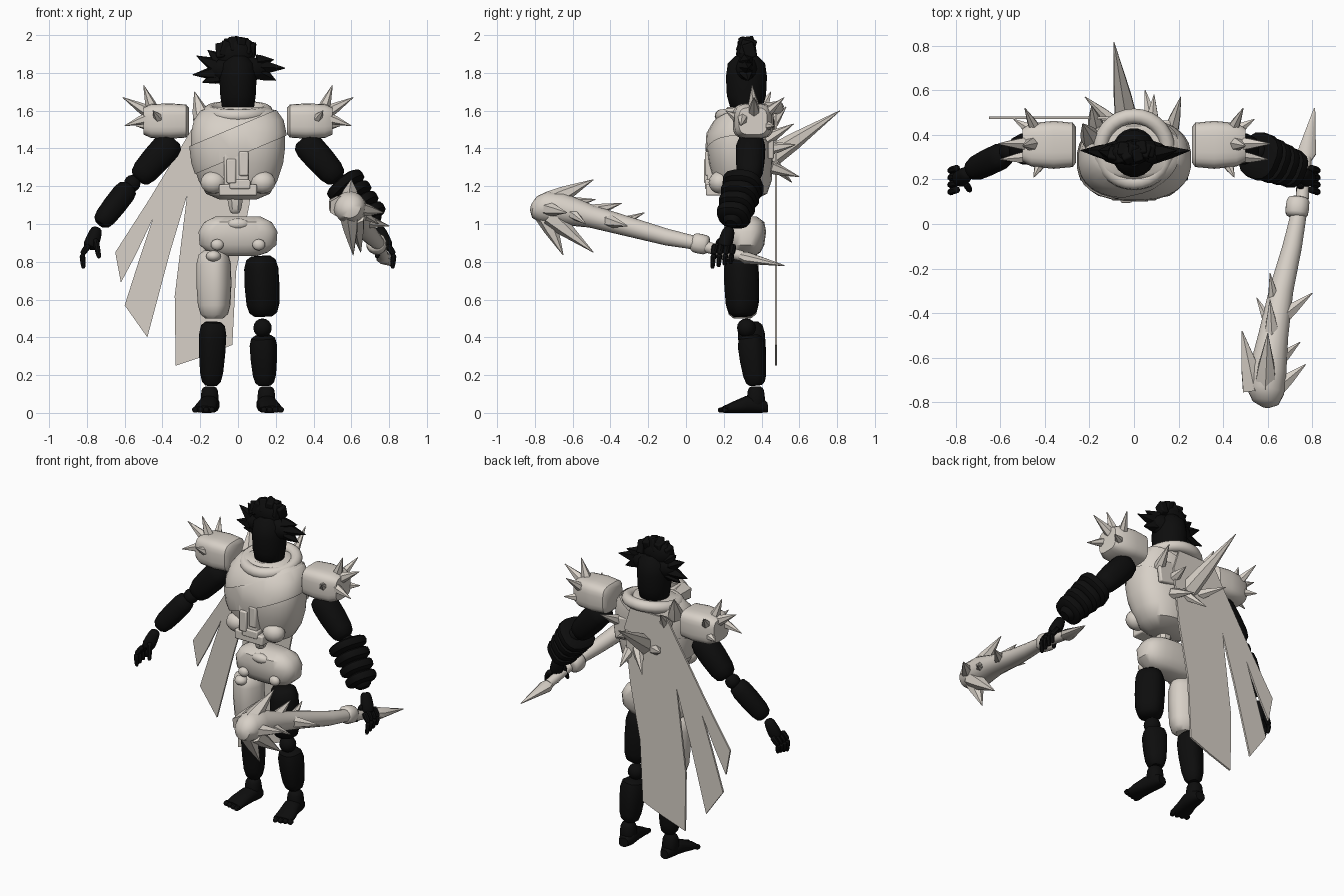
import bpy, bmesh, math, random
from mathutils import Vector, Matrix

random.seed(4)
old = bpy.data.objects.get("Cube")
if old:
    bpy.data.objects.remove(old, do_unlink=True)


def material(name, rgb):
    m = bpy.data.materials.new(name)
    m.use_nodes = True
    m.diffuse_color = (*rgb, 1)
    bsdf = m.node_tree.nodes["Principled BSDF"]
    bsdf.inputs["Base Color"].default_value = (*rgb, 1)
    bsdf.inputs["Roughness"].default_value = 0.8
    return m


BONE = material("bone white", (0.68, 0.63, 0.57))
BLACK = material("matte black", (0.004, 0.004, 0.004))


def finish(name, bm, mat, angle=40):
    bmesh.ops.recalc_face_normals(bm, faces=bm.faces)
    me = bpy.data.meshes.new(name)
    bm.to_mesh(me)
    bm.free()
    me.materials.append(mat)
    me.shade_smooth()
    me.set_sharp_from_angle(angle=math.radians(angle))
    ob = bpy.data.objects.new(name, me)
    bpy.context.scene.collection.objects.link(ob)
    return ob


def loft_mesh(rings, n, p, axis):
    """Skin superellipse rings given as (x, y, z, radius_a, radius_b)."""
    bm = bmesh.new()
    d = Vector(axis) if axis else Vector(rings[-1][:3]) - Vector(rings[0][:3])
    vertical = abs(d.x) + abs(d.y) < 1e-5
    rot = Matrix.Identity(3) if vertical else d.to_track_quat('Z', 'Y').to_matrix()
    loops = []
    for x, y, z, ra, rb in rings:
        loop = []
        for i in range(n):
            t = 2 * math.pi * (i + 0.5) / n
            c, s = math.cos(t), math.sin(t)
            off = Vector((ra * math.copysign(abs(c) ** (2 / p), c),
                          rb * math.copysign(abs(s) ** (2 / p), s), 0))
            loop.append(bm.verts.new(Vector((x, y, z)) + rot @ off))
        loops.append(loop)
    for a, b in zip(loops, loops[1:]):
        for i in range(n):
            bm.faces.new((a[i], a[(i + 1) % n], b[(i + 1) % n], b[i]))
    bm.faces.new(loops[0])
    bm.faces.new(loops[-1])
    return bm


def loft(name, rings, mat, n=20, p=2.0, axis=None):
    return finish(name, loft_mesh(rings, n, p, axis), mat)


def limb(name, a, b, r0, r1, mat, p=2.3, n=16):
    """Rounded, tapered segment from a to b."""
    a, b = Vector(a), Vector(b)
    rings = []
    for t, k in ((0, .55), (.06, .85), (.2, 1), (.5, 1.04), (.8, 1), (.94, .85), (1, .55)):
        r = (r0 + (r1 - r0) * t) * k
        rings.append((*a.lerp(b, t), r, r))
    return loft(name, rings, mat, n, p)


def spike(name, base, tip, r, mat=BONE, n=6):
    a, b = Vector(base), Vector(tip)
    m = a.lerp(b, .35)
    return loft(name, [(*a, r, r), (*m, r * .75, r * .75), (*b, .002, .002)], mat, n)


def ball(name, c, size, mat, seg=14):
    bm = bmesh.new()
    bmesh.ops.create_uvsphere(bm, u_segments=seg, v_segments=seg // 2 + 1, radius=1)
    bmesh.ops.transform(bm, matrix=Matrix.Translation(c) @ Matrix.Diagonal((*size, 1)), verts=bm.verts)
    return finish(name, bm, mat)


def block(name, c, size, mat, turn=(0, 0, 0), bevel=.008):
    bm = bmesh.new()
    bmesh.ops.create_cube(bm, size=1)
    rot = Matrix.Rotation(turn[0], 4, 'X') @ Matrix.Rotation(turn[1], 4, 'Y') @ Matrix.Rotation(turn[2], 4, 'Z')
    bmesh.ops.transform(bm, matrix=Matrix.Translation(c) @ rot @ Matrix.Diagonal((*size, 1)), verts=bm.verts)
    ob = finish(name, bm, mat)
    mod = ob.modifiers.new("bevel", 'BEVEL')
    mod.width = bevel
    mod.segments = 2
    return ob


UP = (0, 0, 1)

# Head and hair
loft("head", [(0, .32, z, a, b) for z, a, b in
              ((1.59, .06, .06), (1.61, .085, .085), (1.68, .095, .105), (1.78, .1, .11),
               (1.85, .09, .1), (1.89, .05, .06))], BLACK, axis=UP)
ball("hair_base", (0, .32, 1.82), (.16, .065, .075), BLACK)
ball("hair_crown", (-.02, .32, 1.9), (.1, .055, .085), BLACK)
for i in range(9):
    block("hair_lock", (-.09 + .02 * i, .32 + random.uniform(-.02, .02), 1.915 + .035 * math.sin(i * .38)),
          (.045, .06, .08), BLACK, [random.uniform(-.4, .4) for _ in range(3)])
for x, z, tx, tz in ((.12, 1.83, .25, 1.825), (.12, 1.8, .2, 1.76), (.1, 1.86, .19, 1.87), (-.12, 1.8, -.24, 1.79),
                     (-.12, 1.84, -.22, 1.89), (-.1, 1.87, -.16, 1.92), (-.1, 1.78, -.19, 1.75)):
    spike("hair_spike", (x, .32, z), (tx, .33, tz), .04, BLACK, 5)

# Torso with layered wrap, collar and waist
TORSO = [(0, y, z, a, b) for z, a, y, b in
         ((1.13, .1, .29, .08), (1.16, .17, .3, .13), (1.23, .21, .3, .155), (1.32, .24, .29, .17),
          (1.4, .25, .285, .175), (1.48, .25, .29, .175), (1.55, .235, .31, .155), (1.6, .2, .33, .13),
          (1.62, .15, .33, .11))]
loft("torso", TORSO, BONE, 28, 2.4, UP)
wrap = loft_mesh([(x, y, z, a + .008, b + .008) for x, y, z, a, b in TORSO], 28, 2.4, UP)
for point, flip in (((0, 0, 1.36), 1), ((0, 0, 1.52), -1)):
    bmesh.ops.bisect_plane(wrap, geom=wrap.verts[:] + wrap.edges[:] + wrap.faces[:], plane_co=point,
                           plane_no=Vector((-.42, 0, 1)) * flip, clear_inner=True)
finish("chest_wrap", wrap, BONE)
bpy.ops.mesh.primitive_torus_add(major_segments=28, minor_segments=10, major_radius=.15, minor_radius=.035,
                                 location=(0, .335, 1.595), rotation=(.15, 0, 0))
collar = bpy.context.object
collar.name = "collar"
collar.data.materials.append(BONE)
collar.data.shade_smooth()
for c, s in (((-.01, .14, 1.28), (.13, .06, .2)), ((-.035, .115, 1.28), (.05, .04, .13)),
             ((.03, .12, 1.32), (.05, .04, .13)), ((0, .15, 1.18), (.2, .09, .06)), ((.01, .13, 1.21), (.11, .06, .05))):
    block("abdomen_plate", c, s, BONE)
limb("waist_post", (-.015, .25, 1.18), (-.015, .25, 1.055), .05, .03, BONE, n=8)
for x in (-.13, .13):
    ball("rib_bulge", (x, .18, 1.22), (.07, .06, .06), BONE)
    block("back_plate", (x, .45, 1.42), (.12, .03, .14), BONE, (0, x, 0))

# Pelvis
loft("pelvis", [(0, .315, z, a, b) for z, a, b in
                ((.83, .1, .05), (.85, .16, .08), (.89, .205, .1), (.96, .21, .11), (1.01, .18, .1), (1.04, .12, .06))],
     BONE, 24, 2.8, UP)
for x in (-.11, .11):
    ball("hip_stud", (x, .215, .89), (.035, .025, .03), BONE)
ball("belly_stud", (0, .23, 1.0), (.06, .03, .03), BONE)

# Legs
limb("right_thigh", (-.13, .29, .86), (-.125, .3, .5), .088, .08, BONE, 2.6)
ball("right_thigh_stud", (-.13, .22, .83), (.04, .04, .03), BONE)
limb("left_thigh", (.12, .29, .83), (.135, .3, .51), .085, .08, BLACK, 2.6)
ball("left_knee", (.13, .32, .45), (.05, .05, .05), BLACK)
for side, sx, top in (("right", -1, .48), ("left", 1, .41)):
    limb(side + "_shin", (sx * .132, .34, top), (sx * .142, .37, .145), .074, .056, BLACK, 2.6)
    limb(side + "_ankle", (sx * .15, .37, .14), (sx * .15, .37, .03), .042, .05, BLACK)
    loft(side + "_foot", [(sx * x, y, z, a, b) for x, y, z, a, b in
                          ((.145, .43, .03, .03, .028), (.145, .39, .045, .048, .045), (.155, .32, .045, .05, .045),
                           (.17, .25, .03, .058, .03), (.175, .2, .018, .06, .018))], BLACK, 14, 2.5)
    for i in range(4):
        x = sx * (.135 + .03 * i)
        limb(side + "_toe", (x, .22, .018), (x + sx * .005, .17 + .008 * i, .014), .018, .013, BLACK, n=8)

# Arms, shoulder pads and hands
PAD_SPIKES = [((.45, .36, 1.6), (.5, .35, 1.735), .035), ((.47, .36, 1.59), (.61, .36, 1.67), .035),
              ((.48, .3, 1.56), (.6, .29, 1.52), .03), ((.44, .42, 1.58), (.49, .52, 1.67), .03),
              ((.46, .42, 1.52), (.54, .47, 1.52), .03), ((.42, .27, 1.56), (.45, .21, 1.6), .026)]
for side, sx in (("right", -1), ("left", 1)):
    loft(side + "_shoulder_pad", [(sx * x, .355, 1.545, a, b) for x, a, b in
                                  ((.26, .08, .07), (.275, .1, .088), (.36, .108, .094), (.46, .098, .09), (.5, .075, .072))],
         BONE, 24, 3.6)
    for base, tip, r in PAD_SPIKES:
        spike(side + "_pad_spike", (sx * base[0], *base[1:]), (sx * tip[0], *tip[1:]), r)
    limb(side + "_upper_arm", (sx * .34, .345, 1.45), (sx * .53, .335, 1.235), .08, .068, BLACK)
    ball(side + "_elbow", (sx * .56, .325, 1.215), (.045, .045, .045), BLACK)
    limb(side + "_forearm", (sx * .575, .315, 1.2), (sx * .73, .24, 1.0), .062, .055, BLACK)
    limb(side + "_palm", (sx * .745, .23, .98), (sx * .785, .2, .87), .03, .04, BLACK)
    for i in range(4):
        y = .145 + .032 * i
        knuckle, mid = (sx * .79, y + .01, .89), (sx * .825, y, .84)
        limb(side + "_finger", knuckle, mid, .017, .015, BLACK, n=8)
        limb(side + "_fingertip", mid, (sx * .818, y - .005, .765 + .008 * i), .015, .011, BLACK, n=8)
    limb(side + "_thumb", (sx * .755, .18, .92), (sx * .735, .15, .82), .017, .012, BLACK, n=8)

# Thick bands on the left forearm
a, b = Vector((.55, .31, 1.23)), Vector((.72, .245, 1.02))
for i in range(4):
    limb("left_forearm_band", a.lerp(b, i / 4), a.lerp(b, i / 4 + .24), .105 - .006 * i, .103 - .006 * i, BLACK, 2.6)

# Cape with three torn strips
OUTLINE = [(.06, 1.58), (.1, 1.45), (.06, 1.1), (-.01, .75), (-.03, .36), (-.18, .3), (-.33, .25), (-.335, .62),
           (-.27, 1.15), (-.36, .85), (-.48, .4), (-.6, .57), (-.52, .82), (-.45, 1.03), (-.54, .84),
           (-.62, .69), (-.65, .85), (-.47, 1.13), (-.27, 1.46), (-.2, 1.58)]
bm = bmesh.new()
front = bm.faces.new([bm.verts.new((x, .47, z)) for x, z in OUTLINE])
moved = bmesh.ops.extrude_face_region(bm, geom=[front])["geom"]
bmesh.ops.translate(bm, vec=(0, .012, 0), verts=[v for v in moved if isinstance(v, bmesh.types.BMVert)])
if front.is_valid is False:
    bm.faces.new([v for v in bm.verts if v.co.y < .475])
finish("cape", bm, BONE, 30)

# Spikes on the back and collar
for base, tip, r in (((-.03, .44, 1.35), (-.09, .815, 1.6), .06), ((-.19, .38, 1.56), (-.23, .45, 1.7), .05),
                     ((-.17, .44, 1.52), (-.19, .53, 1.62), .04), ((.08, .45, 1.4), (.09, .58, 1.42), .035),
                     ((.17, .43, 1.45), (.21, .57, 1.53), .035), ((.08, .45, 1.3), (.05, .6, 1.25), .035),
                     ((-.1, .46, 1.35), (-.22, .57, 1.4), .035), ((.02, .46, 1.32), (-.08, .56, 1.22), .035)):
    spike("back_spike", base, tip, r)

# Spiked club held in the left hand
loft("club", [(.77, .3, .83, .028, .028), (.755, .12, .875, .03, .03), (.74, .05, .9, .036, .036),
              (.71, -.1, .93, .044, .044), (.66, -.3, .985, .055, .052), (.625, -.5, 1.04, .068, .06),
              (.6, -.66, 1.08, .085, .085), (.59, -.75, 1.09, .085, .085), (.59, -.8, 1.09, .06, .06),
              (.59, -.82, 1.09, .02, .02)], BONE, 18)
limb("club_guard", (.738, .12, .885), (.728, .03, .905), .052, .052, BONE, n=12)
loft("club_pommel_blade", [(.765, .27, .835, .02, .02), (.775, .32, .82, .045, .035),
                           (.81, .52, .78, .003, .003)], BONE, 8)
for base, tip, r in (((.59, -.72, 1.12), (.6, -.49, 1.235), .055), ((.54, -.74, 1.09), (.485, -.48, 1.13), .06),
                     ((.59, -.75, 1.05), (.61, -.65, .835), .055), ((.62, -.72, 1.04), (.65, -.49, .85), .055),
                     ((.65, -.73, 1.08), (.77, -.63, 1.06), .04), ((.64, -.62, 1.07), (.745, -.53, 1.0), .035),
                     ((.66, -.42, 1.02), (.8, -.31, .99), .04), ((.62, -.52, 1.06), (.61, -.34, 1.11), .04),
                     ((.63, -.36, 1.0), (.61, -.22, 1.06), .03), ((.61, -.45, 1.02), (.55, -.33, 1.0), .03)):
    spike("club_spike", base, tip, r)
